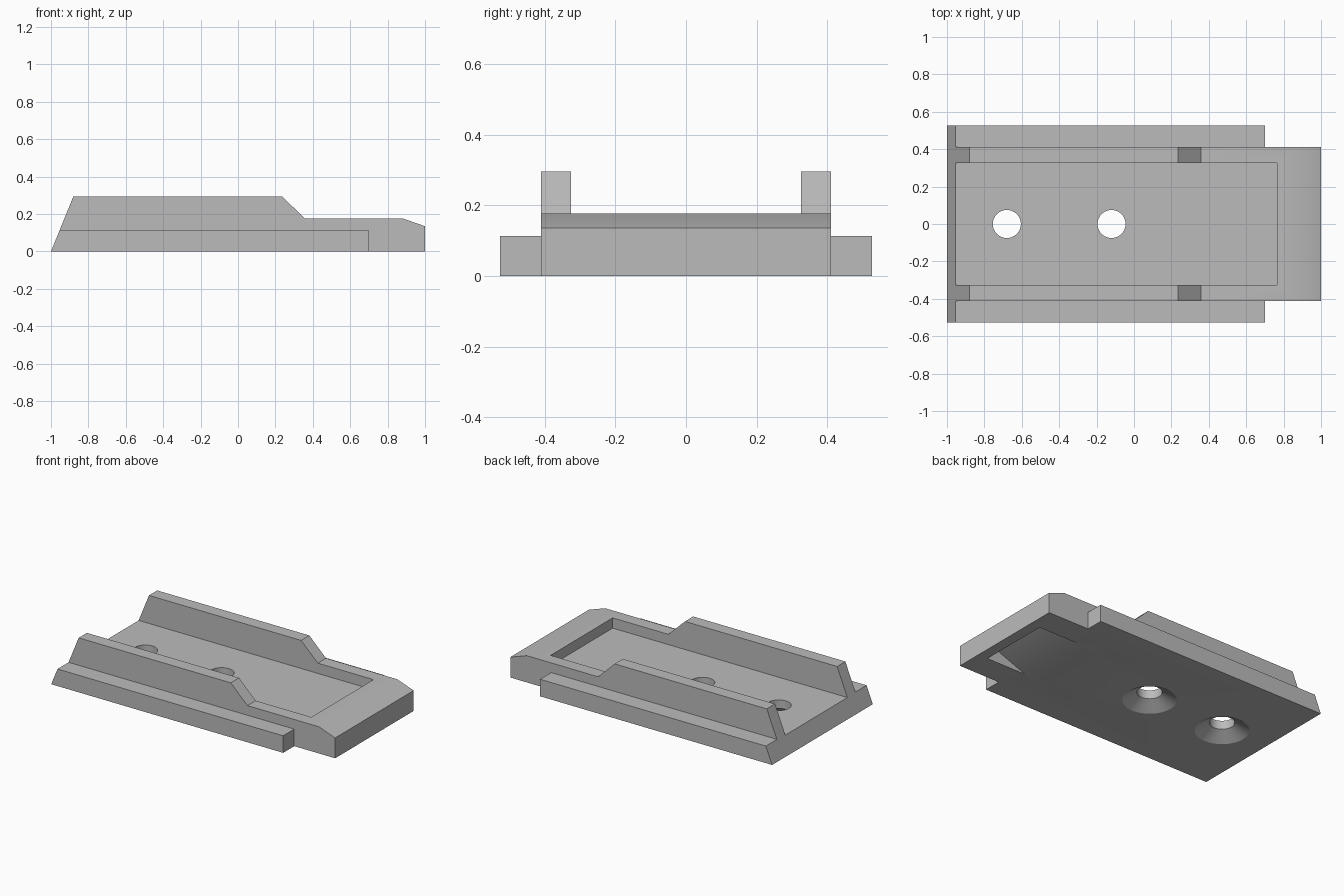
import bpy
import bmesh
from math import radians

if "Cube" in bpy.data.objects:
    bpy.data.objects.remove(bpy.data.objects["Cube"])

grey = bpy.data.materials.new("plain_grey")
grey.use_nodes = True
colour = (0.5, 0.5, 0.5, 1)
grey.diffuse_color = colour
grey.node_tree.nodes["Principled BSDF"].inputs["Base Color"].default_value = colour


def finish(bm, name):
    bmesh.ops.recalc_face_normals(bm, faces=bm.faces)
    mesh = bpy.data.meshes.new(name)
    bm.to_mesh(mesh)
    bm.free()
    mesh.materials.append(grey)
    obj = bpy.data.objects.new(name, mesh)
    bpy.context.collection.objects.link(obj)
    return obj


def side_prism(name, profile, y0, y1):
    """Extrude an (x, z) side profile from y0 to y1."""
    bm = bmesh.new()
    face = bm.faces.new([bm.verts.new((x, y0, z)) for x, z in profile])
    moved = bmesh.ops.extrude_face_region(bm, geom=[face])["geom"]
    verts = [v for v in moved if isinstance(v, bmesh.types.BMVert)]
    bmesh.ops.translate(bm, vec=(0, y1 - y0, 0), verts=verts)
    return finish(bm, name)


def countersunk_hole(name, x, segments=48):
    """Revolve a screw hole that widens towards the underside."""
    bm = bmesh.new()
    outline = [(0, -0.02), (0.195, -0.02), (0.075, 0.052), (0.075, 0.4), (0, 0.4)]
    verts = [bm.verts.new((x + r, 0, z)) for r, z in outline]
    edges = [bm.edges.new(pair) for pair in zip(verts, verts[1:])]
    bmesh.ops.spin(bm, geom=verts + edges, cent=(x, 0, 0), axis=(0, 0, 1),
                   angle=radians(360), steps=segments)
    bmesh.ops.remove_doubles(bm, verts=bm.verts, dist=0.0001)
    return finish(bm, name)


def cut(target, cutter):
    cutter.hide_render = True
    mod = target.modifiers.new("cut", "BOOLEAN")
    mod.operation, mod.solver, mod.object = "DIFFERENCE", "EXACT", cutter
    bpy.context.view_layer.objects.active = target
    bpy.ops.object.modifier_apply(modifier=mod.name)
    bpy.data.objects.remove(cutter)


# Full-width block with raised rails, low deck and bevelled nose
plate = side_prism("mounting_plate", [
    (-1, 0), (1, 0), (1, 0.135), (0.88, 0.177), (0.357, 0.177),
    (0.235, 0.295), (-0.88, 0.295)], -0.527, 0.527)

# Trim both sides down to the low flanges
for side in (-1, 1):
    cut(plate, side_prism("flange_cutter", [
        (-1.2, 0.113), (0.7, 0.113), (0.7, -0.1), (1.2, -0.1),
        (1.2, 0.5), (-1.2, 0.5)], side * 0.411, side * 0.7))

# Channel between the rails, open at the sloped end
cut(plate, side_prism("channel_cutter", [
    (-1.2, 0.109), (0.765, 0.109), (0.765, 0.5), (-1.2, 0.5)], -0.325, 0.325))

# Ramped catch recess in the underside
cut(plate, side_prism("recess_cutter", [
    (0.588, -0.02), (0.93, -0.02), (0.93, 0.112)], -0.24, 0.24))

# Two screw holes
for hole_x in (-0.68, -0.12):
    cut(plate, countersunk_hole("hole_cutter", hole_x))

# Soft shading on the nose and holes only
bpy.ops.object.select_all(action="DESELECT")
plate.select_set(True)
bpy.context.view_layer.objects.active = plate
bpy.ops.object.shade_smooth_by_angle(angle=radians(30))
